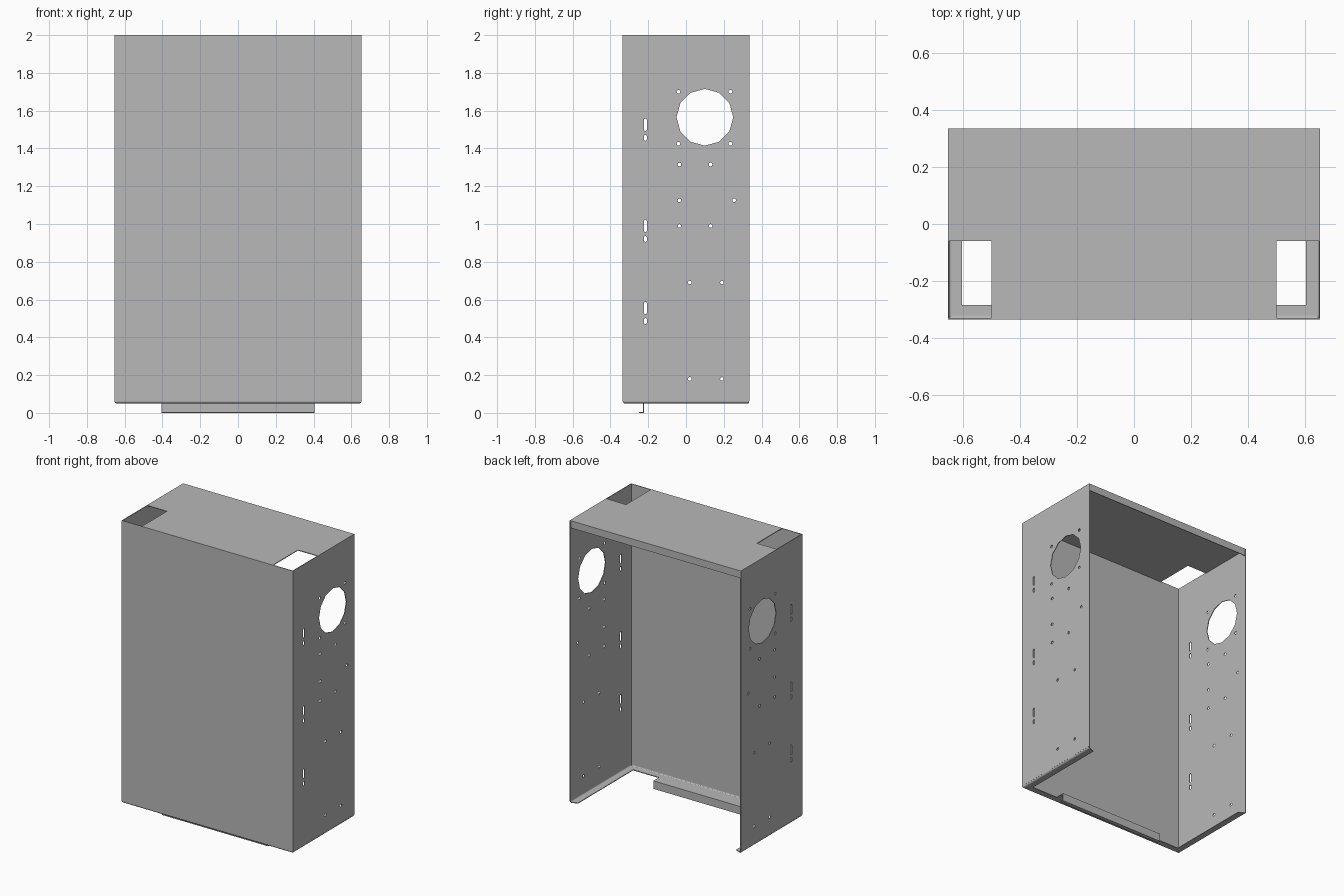
import bpy, bmesh, math
from mathutils import Matrix

if "Cube" in bpy.data.objects:
    bpy.data.objects.remove(bpy.data.objects["Cube"], do_unlink=True)

W, D, TOP, BASE = 0.654, 0.335, 2.0, 0.05   # half width, half depth, top, underside
T = 0.005                                   # sheet thickness
H = T / 2
R = 0.01                                    # bend radius
FLANGE = 0.05

steel = bpy.data.materials.new("grey sheet metal")
steel.use_nodes = True
GREY = (0.48, 0.48, 0.48, 1)
steel.diffuse_color = GREY
steel.node_tree.nodes["Principled BSDF"].inputs["Base Color"].default_value = GREY


def add(name, mesh):
    obj = bpy.data.objects.new(name, mesh)
    bpy.context.collection.objects.link(obj)
    mesh.materials.clear()
    mesh.materials.append(steel)
    return obj


def plate(name, loops, matrix):
    """Flat sheet: first loop is the outline, the others are holes."""
    curve = bpy.data.curves.new(name, "CURVE")
    curve.dimensions = "2D"
    curve.fill_mode = "BOTH"
    curve.extrude = H
    for loop in loops:
        spline = curve.splines.new("POLY")
        spline.points.add(len(loop) - 1)
        for p, (u, v) in zip(spline.points, loop):
            p.co = (u, v, 0, 1)
        spline.use_cyclic_u = True
    tmp = bpy.data.objects.new("outline", curve)
    bpy.context.collection.objects.link(tmp)
    bpy.context.view_layer.update()
    dg = bpy.context.evaluated_depsgraph_get()
    mesh = bpy.data.meshes.new_from_object(tmp.evaluated_get(dg))
    bpy.data.objects.remove(tmp, do_unlink=True)
    bpy.data.curves.remove(curve)
    bm = bmesh.new()
    bm.from_mesh(mesh)
    bmesh.ops.remove_doubles(bm, verts=bm.verts, dist=1e-5)
    bmesh.ops.recalc_face_normals(bm, faces=bm.faces)
    for f in bm.faces:
        f.smooth = False
    bm.to_mesh(mesh)
    bm.free()
    add(name, mesh).matrix_world = matrix


def folded(name, section, ends):
    """Folded sheet: each section point spans the two points given by ends."""
    bm = bmesh.new()
    rows = [[bm.verts.new(p) for p in ends(o, z)] for o, z in section]
    for (a, b), (c, d) in zip(rows, rows[1:]):
        bm.faces.new((a, b, d, c))
    mesh = bpy.data.meshes.new(name)
    bm.to_mesh(mesh)
    bm.free()
    solid = add(name, mesh).modifiers.new("thickness", "SOLIDIFY")
    solid.thickness = T
    solid.offset = 0
    solid.use_even_offset = True


def ring(u, v, r, n):
    return [(u + r * math.cos(math.tau * i / n), v + r * math.sin(math.tau * i / n))
            for i in range(n)]


def slot(u, low, high, r=0.008):
    pts = []
    for centre, start in ((high - r, 0), (low + r, math.pi)):
        for i in range(5):
            a = start + math.pi * i / 4
            pts.append((u + r * math.cos(a), centre + r * math.sin(a)))
    return pts


# Bend and inward flange shared by front and sides: (inset, height)
bend = []
for i in range(5):
    a = math.pi / 2 * i / 4
    bend.append((H + R * (1 - math.cos(a)), BASE + H + R * (1 - math.sin(a))))
bend.append((FLANGE, BASE + H))

# Front panel with mitred bottom flange
folded("front_panel", [(H, TOP)] + bend,
       lambda o, z: ((-W + o, -D + o, z), (W - o, -D + o, z)))

# Centre tab hanging from the front flange, with a forward lip
hook = 0.11
folded("bottom_tab",
       [(FLANGE, BASE + H), (hook, BASE + H), (hook, H), (hook - 0.025, H)],
       lambda o, z: ((-0.405, -D + o, z), (0.405, -D + o, z)))

# Side panels: large port, screw holes and hanging slots
low = BASE + H + R
loops = [[(-D, low), (D, low), (D, TOP), (-D, TOP)], ring(0.1, 1.565, 0.15, 12)]
pairs = [(1.70, -0.04, 0.235), (1.425, -0.04, 0.235), (1.315, -0.035, 0.13),
         (1.125, -0.035, 0.255), (0.99, -0.035, 0.13), (0.69, 0.02, 0.19),
         (0.18, 0.02, 0.19)]
for z, *ys in pairs:
    loops += [ring(y, z, 0.01, 8) for y in ys]
for z in (0.47, 0.905, 1.44):
    loops += [slot(-0.215, z, z + 0.032), slot(-0.215, z + 0.052, z + 0.118)]

for side, s in (("left", 1), ("right", -1)):
    plate(side + "_side", loops,
          Matrix(((0, 0, 1, s * (W - H)), (1, 0, 0, 0), (0, 1, 0, 0), (0, 0, 0, 1))))
    folded(side + "_bottom_flange", bend,
           lambda o, z: ((s * (W - o), -D + o, z), (s * (W - o), D - 0.4 * o, z)))

# Top panel with a notch at each front corner
nx, ny = 0.5, -0.06
half = [(nx, -D), (nx, ny), (W, ny), (W, D)]
plate("top_panel", [half + [(-x, y) for x, y in reversed(half)]],
      Matrix.Translation((0, 0, TOP - H)))

# Back lip folded down from the top
folded("back_lip", [(H, TOP - H), (H, TOP - FLANGE)],
       lambda o, z: ((-W + 0.008, D - o, z), (W - 0.008, D - o, z)))
